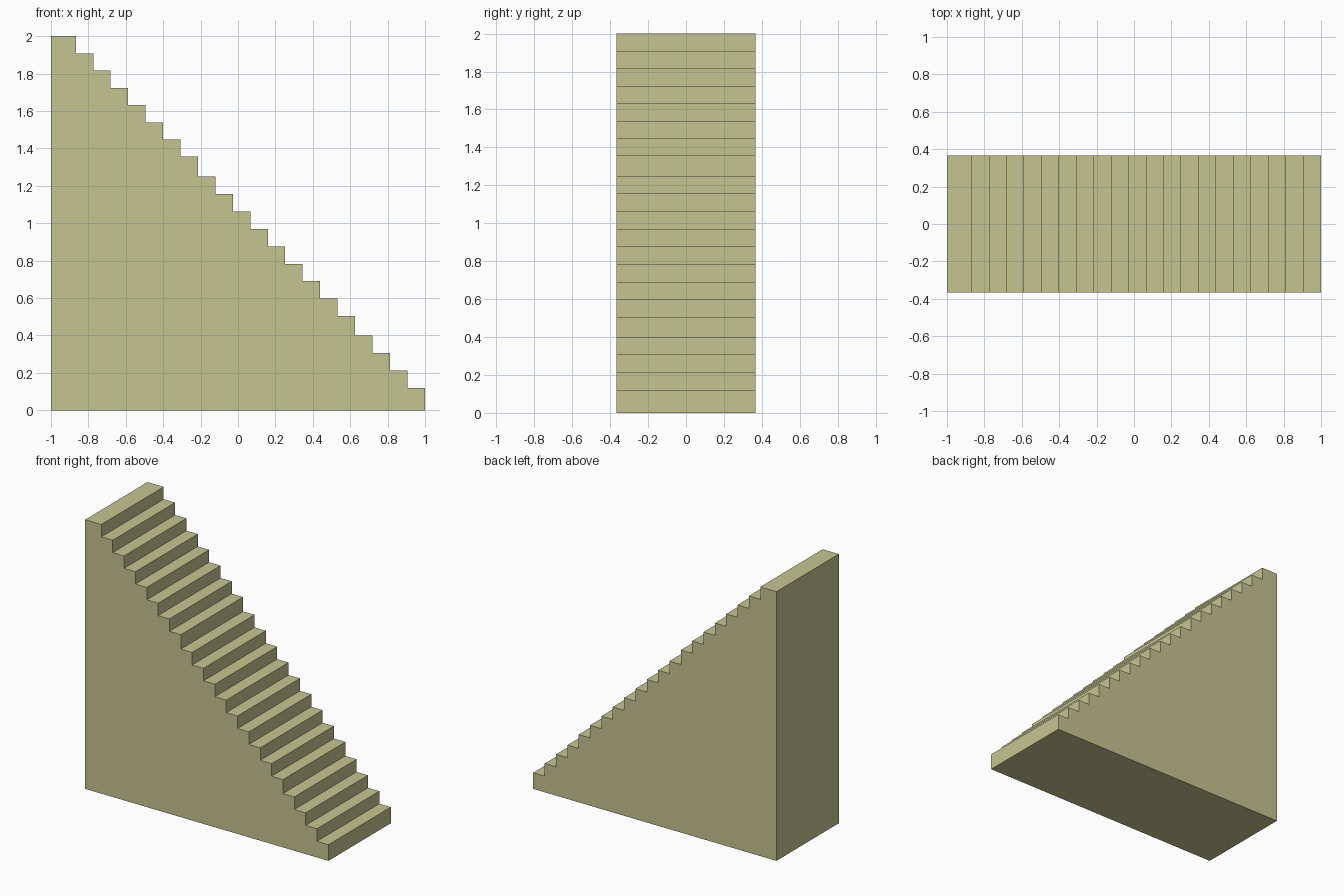
import bpy, bmesh

if "Cube" in bpy.data.objects:
    bpy.data.objects.remove(bpy.data.objects["Cube"])

HALF_W = 0.366
TOP_X, TREAD = -0.867, 0.0933

# Tread heights, bottom to top, in three flights: (start, end, step count)
heights = []
for z0, z1, n in [(0.12, 0.40, 4), (0.504, 1.249, 9), (1.356, 2.0, 8)]:
    heights += [z0 + (z1 - z0) * i / (n - 1) for i in range(n)]
heights.reverse()

# Stepped side profile, from the tall back down to the lowest step
profile = [(-1, 0), (-1, 2)]
for i, z in enumerate(heights):
    x = min(TOP_X + i * TREAD, 1.0) if i < len(heights) - 1 else 1.0
    profile.append((x, z))
    profile.append((x, heights[i + 1] if i < len(heights) - 1 else 0))

# Extrude the profile across the width
bm = bmesh.new()
face = bm.faces.new([bm.verts.new((x, -HALF_W, z)) for x, z in profile])
ext = bmesh.ops.extrude_face_region(bm, geom=[face])
verts = [g for g in ext["geom"] if isinstance(g, bmesh.types.BMVert)]
bmesh.ops.translate(bm, verts=verts, vec=(0, 2 * HALF_W, 0))
if not any(f.normal.y < 0 and all(v.co.y < 0 for v in f.verts) for f in bm.faces) and \
        not any(all(v.co.y < 0 for v in f.verts) for f in bm.faces):
    bm.faces.new([v for v in face.verts])
bmesh.ops.recalc_face_normals(bm, faces=bm.faces)

# Solid staircase object
mesh = bpy.data.meshes.new("staircase")
bm.to_mesh(mesh)
bm.free()
stairs = bpy.data.objects.new("staircase", mesh)
bpy.context.collection.objects.link(stairs)

# Khaki material
mat = bpy.data.materials.new("khaki")
mat.diffuse_color = (0.56, 0.56, 0.29, 1)
mat.use_nodes = True
mat.node_tree.nodes["Principled BSDF"].inputs["Base Color"].default_value = mat.diffuse_color
mesh.materials.append(mat)
